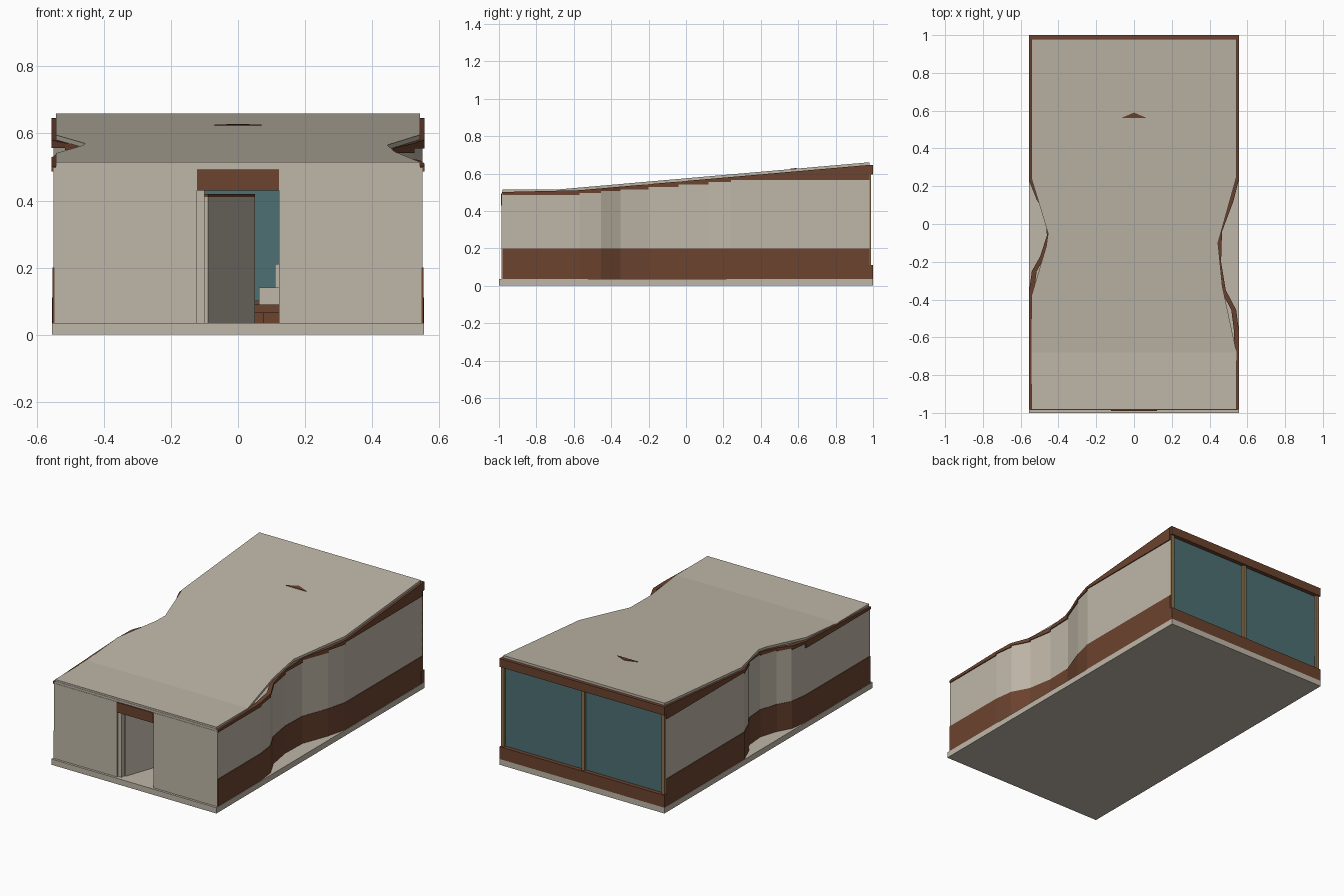
import bpy, bmesh
from mathutils import Vector

cube = bpy.data.objects.get("Cube")
if cube:
    bpy.data.objects.remove(cube)


def material(name, rgb):
    m = bpy.data.materials.new(name)
    m.use_nodes = True
    m.diffuse_color = (*rgb, 1)
    m.node_tree.nodes["Principled BSDF"].inputs["Base Color"].default_value = (*rgb, 1)
    return m


CREAM = material("cream_plaster", (0.52, 0.47, 0.39))
BROWN = material("brown_cladding", (0.15, 0.056, 0.028))
TEAL = material("teal_glass", (0.075, 0.16, 0.17))
TAN = material("tan_frame", (0.27, 0.17, 0.07))


def loft(name, groups, mat):
    """Skin rings of points; each group of rings becomes one closed solid."""
    bm = bmesh.new()
    for rings in groups:
        loops = [[bm.verts.new(p) for p in ring] for ring in rings]
        n = len(loops[0])
        for a, b in zip(loops, loops[1:]):
            for i in range(n):
                j = (i + 1) % n
                bm.faces.new((a[i], a[j], b[j], b[i]))
        bm.faces.new(loops[0])
        bm.faces.new(loops[-1][::-1])
    bmesh.ops.recalc_face_normals(bm, faces=bm.faces)
    mesh = bpy.data.meshes.new(name)
    bm.to_mesh(mesh)
    bm.free()
    mesh.materials.append(mat)
    obj = bpy.data.objects.new(name, mesh)
    bpy.context.collection.objects.link(obj)
    return obj


def box(name, x, y, z, mat):
    ring = [(x[0], y[0]), (x[1], y[0]), (x[1], y[1]), (x[0], y[1])]
    return loft(name, [[[(*p, h) for p in ring] for h in z]], mat)


def interp(path, y):
    for (y0, x0), (y1, x1) in zip(path, path[1:]):
        if y <= y1:
            return x0 + (x1 - x0) * (y - y0) / (y1 - y0)
    return path[-1][1]


def roof_top(y):
    return 0.515 + max(0, y + 0.68) * 0.0873


def roof_under(y):
    return roof_top(y) - 0.014


# Plan outlines as (y, distance from the centre line)
FRONT, BACK = -0.982, 0.98
left_wall = [(FRONT, 0.55), (-0.57, 0.55), (-0.455, 0.535), (-0.35, 0.48), (-0.2, 0.455),
             (-0.04, 0.46), (0.12, 0.52), (0.24, 0.55), (BACK, 0.55)]
right_wall = [(FRONT, 0.55), (-0.36, 0.55), (-0.25, 0.535), (-0.17, 0.49), (-0.06, 0.455),
              (0.06, 0.465), (0.13, 0.51), (0.23, 0.55), (BACK, 0.55)]
left_eave = [(FRONT, 0.543), (-0.68, 0.543), (-0.33, 0.468), (-0.1, 0.445),
             (0.25, 0.543), (BACK, 0.543)]
right_eave = [(FRONT, 0.543), (-0.38, 0.543), (-0.12, 0.465), (-0.05, 0.455),
              (0.1, 0.5), (0.24, 0.543), (BACK, 0.543)]


def wall_ring(side, x, y, out, low, high):
    a, b = side * (x + out), side * (x - 0.02)
    return [(a, y, low), (b, y, low), (b, y, high), (a, y, high)]


# Base slab
box("base_slab", (-0.555, 0.555), (-1, 1), (0, 0.035), CREAM)

# Waving side walls: lower band, plaster, stepped top band
for label, side, path in (("left", 1, left_wall), ("right", -1, right_wall)):
    loft(label + "_lower_band",
         [[wall_ring(side, x, y, 0.003, 0.035, 0.2) for y, x in path]], BROWN)
    loft(label + "_plaster_wall",
         [[wall_ring(side, x, y, 0, 0.2, roof_under(y) - 0.004) for y, x in path]], CREAM)
    steps = []
    for (y0, x0), (y1, x1) in zip(path, path[1:]):
        low = roof_under(y0) - 0.015
        steps.append([wall_ring(side, x0, y0, 0.006, low, roof_under(y0)),
                      wall_ring(side, x1, y1, 0.006, low, roof_under(y1))])
    loft(label + "_top_band", steps, BROWN)

# Roof sheet following both eaves
rings = []
for y in sorted({p[0] for p in left_eave + right_eave}):
    a, b = interp(left_eave, y), -interp(right_eave, y)
    rings.append([(a, y, roof_under(y)), (a, y, roof_top(y)),
                  (b, y, roof_top(y)), (b, y, roof_under(y))])
loft("roof", [rings], CREAM)

# Small triangular piece showing through the roof
tri = [(-0.07, 0.56), (0.07, 0.56), (0, 0.59)]
loft("roof_marker", [[[(x, y, roof_top(y) + d) for x, y in tri] for d in (-0.004, 0.003)]], BROWN)

# Front wall with doorway
for label, s in (("left", 1), ("right", -1)):
    box(label + "_front_wall", sorted((s * 0.123, s * 0.548)), (-0.986, -0.96), (0.035, 0.492), CREAM)
box("front_fascia", (-0.543, 0.543), (-0.984, -0.96), (0.492, 0.505), CREAM)
box("door_lintel", (-0.123, 0.123), (-0.99, -0.96), (0.43, 0.492), BROWN)
box("door_jamb", (-0.123, -0.1), (-0.975, -0.94), (0.035, 0.43), CREAM)

# Slanted partition behind the door
start, end = Vector((-0.09, -0.95)), Vector((0.05, -0.55))
plan = [start, end, end - Vector((0.02, 0)), start - Vector((0.02, 0))]
loft("partition", [[[(p.x, p.y, h) for p in plan] for h in (0.035, 0.41)]], CREAM)
loft("partition_cap", [[[(p.x, p.y, h) for p in plan] for h in (0.41, 0.42)]], BROWN)

# Bench with a basin inside
box("bench_top", (0.05, 0.3), (-0.5, -0.25), (0.065, 0.09), BROWN)
box("bench_foot", (0.075, 0.28), (-0.48, -0.27), (0.035, 0.065), BROWN)
box("basin", (0.062, 0.2), (-0.46, -0.3), (0.09, 0.14), CREAM)
box("basin_post", (0.11, 0.13), (-0.32, -0.3), (0.14, 0.21), CREAM)

# Glazed back wall
box("back_glass", (-0.545, 0.545), (0.965, 0.975), (0.1, 0.61), TEAL)
box("back_sill", (-0.555, 0.555), (0.97, 1), (0.035, 0.11), BROWN)
box("back_fascia", (-0.555, 0.555), (0.97, 1), (0.595, 0.646), BROWN)
for label, x in (("left", 0.54), ("middle", 0), ("right", -0.54)):
    box(label + "_mullion", (x - 0.01, x + 0.01), (0.972, 0.99), (0.11, 0.597), TAN)
